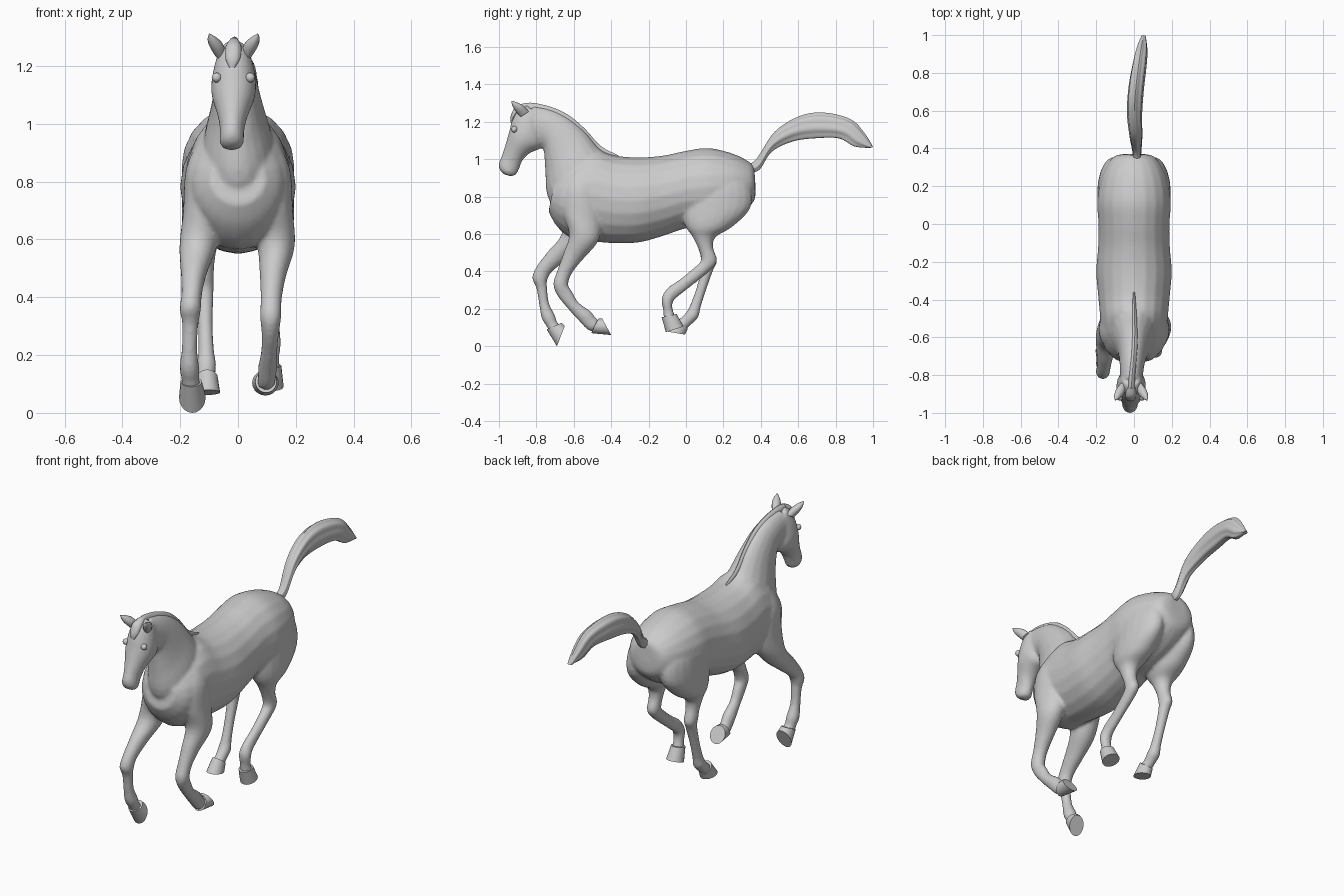
import bpy, bmesh, math
from mathutils import Vector


def catmull(a, b, c, d, t):
    return [0.5 * (2*q + (r-p)*t + (2*p-5*q+4*r-s)*t*t + (3*q-p-3*r+s)*t**3)
            for p, q, r, s in zip(a, b, c, d)]


def loft(bm, secs, sides=20, steps=4, ripple=0.0, waves=7):
    """Section = (y1, z1, y2, z2, half width, centre x): two outline points in side view."""
    n = len(secs)
    rows = []
    for i in range(n - 1):
        for k in range(steps):
            rows.append(catmull(secs[max(i-1, 0)], secs[i], secs[i+1],
                                secs[min(i+2, n-1)], k / steps))
    rows.append(secs[-1])
    rings = []
    for y1, z1, y2, z2, w, x in rows:
        c = Vector((x, (y1+y2)/2, (z1+z2)/2))
        v = Vector((0, (y1-y2)/2, (z1-z2)/2))
        ring = []
        for j in range(sides):
            a = 2 * math.pi * j / sides
            r = 1 + ripple * math.cos(waves * a)
            ring.append(bm.verts.new(c + v*math.cos(a)*r + Vector((w*math.sin(a)*r, 0, 0))))
        rings.append(ring)
    faces = []
    for r0, r1 in zip(rings, rings[1:]):
        for j in range(sides):
            k = (j + 1) % sides
            faces.append(bm.faces.new((r0[j], r0[k], r1[k], r1[j])))
    faces.append(bm.faces.new(rings[0]))
    faces.append(bm.faces.new(rings[-1]))
    bmesh.ops.recalc_face_normals(bm, faces=faces)


def finish(name, bm, angle=40):
    me = bpy.data.meshes.new(name)
    bm.to_mesh(me)
    bm.free()
    ob = bpy.data.objects.new(name, me)
    bpy.context.collection.objects.link(ob)
    bpy.ops.object.select_all(action='DESELECT')
    ob.select_set(True)
    bpy.context.view_layer.objects.active = ob
    bpy.ops.object.shade_smooth_by_angle(angle=math.radians(angle))
    return ob


def part(name, secs, **kw):
    bm = bmesh.new()
    loft(bm, secs, **kw)
    return finish(name, bm)


def side(secs, s):
    return [(*p[:5], p[5] * s) for p in secs]


# Torso, rump to chest
torso = [(.365, .955, .372, .85, .055, 0), (.34, .985, .36, .77, .115, 0),
         (.25, 1.03, .26, .69, .17, 0), (.12, 1.06, .12, .64, .195, 0),
         (0, 1.045, 0, .63, .188, 0), (-.12, 1.02, -.12, .59, .19, 0),
         (-.25, 1.01, -.25, .555, .2, 0), (-.38, 1.02, -.38, .55, .19, 0),
         (-.48, 1.05, -.5, .56, .18, 0), (-.56, 1.02, -.61, .575, .175, 0),
         (-.64, .96, -.69, .64, .15, 0), (-.70, .90, -.735, .72, .095, 0)]
# Neck, withers to poll
neck = [(-.42, 1.03, -.66, .66, .13, 0), (-.47, 1.065, -.74, .80, .12, 0),
        (-.54, 1.15, -.752, .93, .092, -.003), (-.63, 1.225, -.757, 1.01, .075, -.006),
        (-.72, 1.268, -.765, 1.06, .066, -.01), (-.82, 1.288, -.80, 1.08, .06, -.014)]
# Head, poll to lips
head = [(-.85, 1.292, -.775, 1.20, .05, -.014), (-.90, 1.27, -.765, 1.11, .068, -.014),
        (-.93, 1.21, -.775, 1.06, .078, -.015), (-.945, 1.15, -.83, 1.035, .073, -.016),
        (-.965, 1.08, -.87, 1.0, .055, -.018), (-.985, 1.02, -.89, .955, .043, -.02),
        (-1.0, .98, -.90, .93, .042, -.021), (-.997, .945, -.912, .915, .04, -.022),
        (-.975, .92, -.935, .908, .025, -.022)]
# Shoulder and thigh masses shared by both sides
shoulder = [(-.61, .94, -.49, .97, .04, .09), (-.66, .85, -.46, .84, .07, .11),
            (-.665, .73, -.45, .67, .075, .115)]
thigh = [(.04, .95, .27, .96, .06, .09), (0, .85, .345, .86, .085, .1),
         (-.02, .71, .345, .74, .085, .11), (0, .635, .25, .64, .075, .115),
         (.035, .585, .16, .585, .05, .118), (.07, .51, .145, .53, .037, .118),
         (.08, .46, .166, .455, .035, .118)]
# Reaching foreleg (-x) and folded foreleg (+x)
fore_reach = side(shoulder, -1) + [
    (-.665, .60, -.53, .55, .065, -.138), (-.74, .505, -.625, .47, .046, -.152),
    (-.80, .425, -.715, .40, .036, -.16), (-.822, .365, -.742, .35, .037, -.165),
    (-.80, .31, -.742, .31, .029, -.165), (-.785, .22, -.732, .23, .027, -.168),
    (-.772, .15, -.70, .165, .034, -.168), (-.745, .105, -.69, .13, .031, -.165),
    (-.73, .075, -.67, .11, .034, -.162)]
fore_fold = shoulder + [
    (-.625, .60, -.47, .56, .065, .132), (-.658, .49, -.555, .46, .046, .121),
    (-.69, .40, -.61, .39, .037, .115), (-.71, .335, -.63, .33, .037, .113),
    (-.688, .27, -.61, .295, .031, .112), (-.625, .193, -.575, .235, .028, .108),
    (-.57, .133, -.51, .187, .033, .103), (-.535, .095, -.485, .155, .031, .1),
    (-.50, .075, -.465, .14, .034, .097)]
# Straighter hind leg (-x) and flexed hind leg (+x)
hind_straight = side(thigh, -1) + [
    (.085, .42, .147, .41, .031, -.115), (.055, .31, .108, .30, .026, -.113),
    (.022, .22, .078, .205, .028, -.11), (0, .18, .066, .155, .034, -.109),
    (-.03, .15, .027, .115, .03, -.108), (-.055, .135, 0, .09, .033, -.106)]
hind_flex = thigh + [
    (.055, .43, .125, .40, .031, .118), (-.03, .36, .02, .315, .027, .117),
    (-.10, .31, -.055, .255, .029, .116), (-.13, .255, -.073, .225, .034, .115),
    (-.122, .19, -.068, .185, .029, .114), (-.12, .145, -.055, .165, .034, .113)]

# Body: overlapping masses fused into one skin
bm = bmesh.new()
for secs in (torso, neck, head, fore_reach, fore_fold, hind_straight, hind_flex):
    loft(bm, secs)
body = finish("horse_body", bm)
fuse = body.modifiers.new("fuse", 'REMESH')
fuse.mode = 'VOXEL'
fuse.voxel_size = 0.009
fuse.use_smooth_shade = True
relax = body.modifiers.new("relax", 'SMOOTH')
relax.factor = 0.5
relax.iterations = 6

# Hooves: flared from coronet to flat sole
hooves = {
    "front_left_hoof": [(-.745, .09, -.665, .125, .037, -.162), (-.69, .0, -.648, .108, .046, -.158)],
    "front_right_hoof": [(-.507, .07, -.468, .147, .037, .097), (-.4, .06, -.448, .148, .046, .095)],
    "rear_left_hoof": [(-.055, .15, .01, .095, .036, -.106), (-.11, .08, -.005, .062, .043, -.105)],
    "rear_right_hoof": [(-.13, .155, -.05, .172, .037, .113), (-.108, .075, -.012, .105, .046, .112)],
}
for name, secs in hooves.items():
    part(name, secs, steps=2)

# Tail with grooved hair strands
part("tail", [(.345, .975, .35, .93, .02, .015), (.385, 1.01, .395, .945, .024, .015),
              (.475, 1.145, .46, 1.04, .033, .01), (.61, 1.228, .575, 1.095, .039, .003),
              (.74, 1.245, .71, 1.112, .04, .012), (.88, 1.21, .82, 1.11, .036, .03),
              (.955, 1.135, .90, 1.068, .028, .042), (1.0, 1.065, .985, 1.06, .012, .05)],
     sides=42, steps=5, ripple=.06)

# Mane ridge along the crest and forelock between the ears
part("mane", [(-.36, 1.02, -.38, 1.0, .006, 0), (-.455, 1.07, -.49, 1.03, .012, .002),
              (-.54, 1.162, -.57, 1.1, .016, .004), (-.63, 1.237, -.65, 1.17, .018, .003),
              (-.73, 1.282, -.735, 1.21, .018, -.004), (-.83, 1.302, -.82, 1.23, .018, -.012),
              (-.885, 1.292, -.86, 1.25, .02, -.014)], sides=12)
part("forelock", [(-.87, 1.298, -.86, 1.25, .022, -.014), (-.915, 1.275, -.88, 1.25, .028, -.016),
                  (-.937, 1.23, -.91, 1.22, .025, -.018), (-.938, 1.195, -.925, 1.195, .01, -.02)],
     sides=12)

# Ears and eyes on both sides of the head
for s, label in ((-1, "left"), (1, "right")):
    part(label + "_ear", [(-.885, 1.225, -.84, 1.255, .02, -.015 + s*.045),
                          (-.913, 1.258, -.868, 1.285, .025, -.015 + s*.06),
                          (-.928, 1.285, -.9, 1.302, .017, -.015 + s*.073),
                          (-.934, 1.308, -.93, 1.312, .003, -.015 + s*.083)], sides=12)
    bpy.ops.mesh.primitive_uv_sphere_add(segments=16, ring_count=10, radius=.017,
                                         location=(-.016 + s*.058, -.918, 1.16))
    eye = bpy.context.object
    eye.name = label + "_eye"
    bpy.ops.object.shade_smooth()
